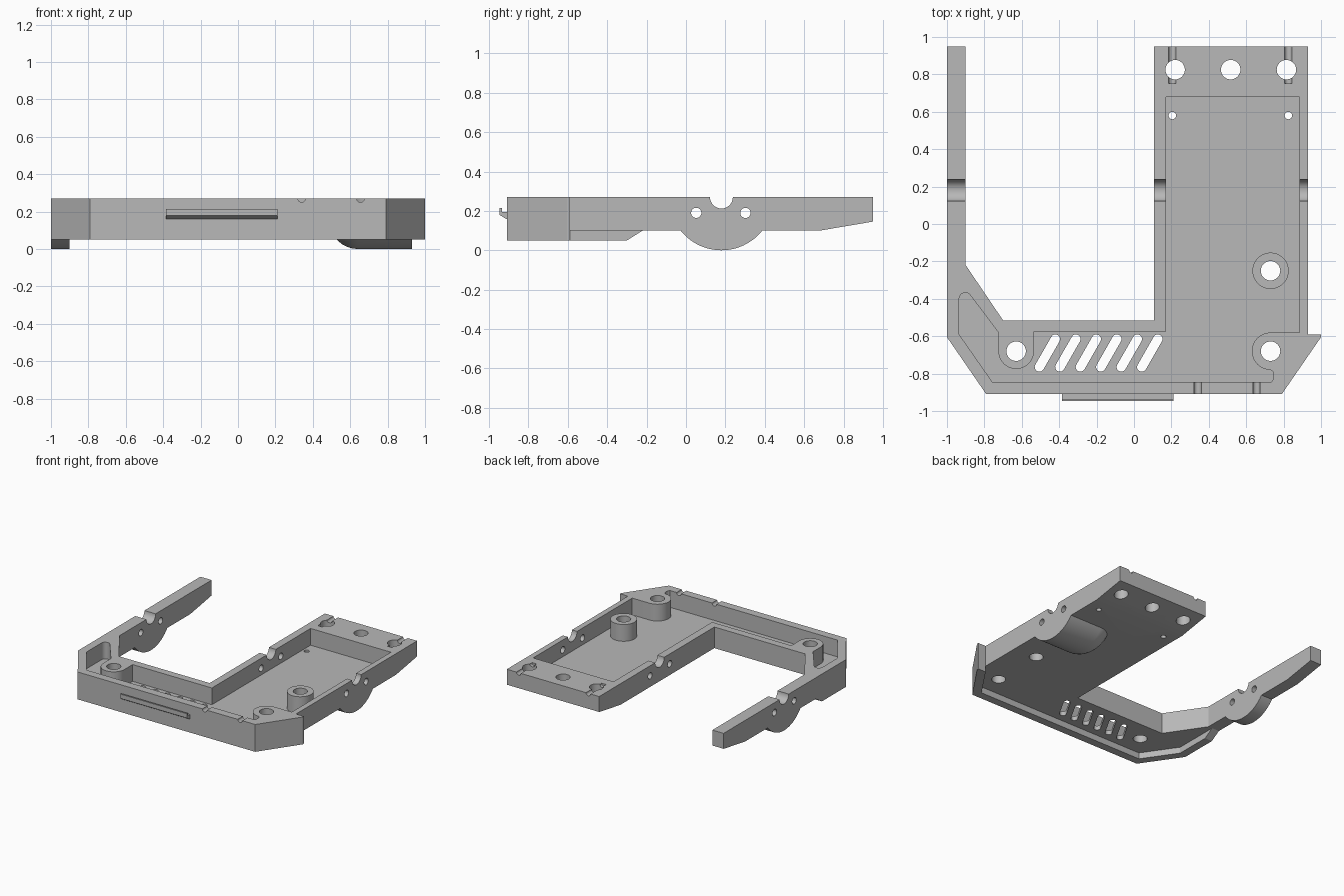
import bpy, bmesh, math
from mathutils import Matrix, Vector

cube = bpy.data.objects.get("Cube")
if cube:
    bpy.data.objects.remove(cube, do_unlink=True)

grey = bpy.data.materials.new("matte grey")
grey.use_nodes = True
COLOUR = (0.48, 0.48, 0.48, 1)
grey.diffuse_color = COLOUR
grey.node_tree.nodes["Principled BSDF"].inputs["Base Color"].default_value = COLOUR

TOP, FLOOR, UNDER, RIM = 0.27, 0.135, 0.10, 0.05


def finish(name, bm):
    bmesh.ops.recalc_face_normals(bm, faces=bm.faces)
    mesh = bpy.data.meshes.new(name)
    bm.to_mesh(mesh)
    bm.free()
    obj = bpy.data.objects.new(name, mesh)
    bpy.context.collection.objects.link(obj)
    mesh.materials.append(grey)
    return obj


def prism(name, pts, lo, hi, axis="z"):
    """Extrude an (x, y) outline along z, or a (y, z) profile along x."""
    bm = bmesh.new()
    place = (lambda p: (p[0], p[1], lo)) if axis == "z" else (lambda p: (lo, p[0], p[1]))
    face = bm.faces.new([bm.verts.new(place(p)) for p in pts])
    out = bmesh.ops.extrude_face_region(bm, geom=[face])
    move = Vector((0, 0, hi - lo)) if axis == "z" else Vector((hi - lo, 0, 0))
    bmesh.ops.translate(bm, vec=move,
                        verts=[g for g in out["geom"] if isinstance(g, bmesh.types.BMVert)])
    return finish(name, bm)


def rod(name, centre, radius, length, axis="z", segments=32):
    bm = bmesh.new()
    turn = {"x": Matrix.Rotation(math.pi / 2, 4, "Y"),
            "y": Matrix.Rotation(math.pi / 2, 4, "X"), "z": Matrix()}[axis]
    bmesh.ops.create_cone(bm, cap_ends=True, segments=segments, radius1=radius,
                          radius2=radius, depth=length,
                          matrix=Matrix.Translation(centre) @ turn)
    return finish(name, bm)


def arc(cx, cy, r, start, end, steps=16):
    angles = [math.radians(start + (end - start) * i / steps) for i in range(steps + 1)]
    return [(cx + r * math.cos(a), cy + r * math.sin(a)) for a in angles]


def combine(target, tool, operation="DIFFERENCE"):
    mod = target.modifiers.new("combine", "BOOLEAN")
    mod.operation, mod.solver, mod.object = operation, "EXACT", tool
    bpy.ops.object.select_all(action="DESELECT")
    target.select_set(True)
    bpy.context.view_layer.objects.active = target
    bpy.ops.object.modifier_apply(modifier=mod.name)
    bpy.data.objects.remove(tool, do_unlink=True)


def pivot_boss(name, x0, x1, rounding=0):
    """Lower part of a disc across x, with an optional rounded inner end."""
    bm = bmesh.new()
    bmesh.ops.create_cone(bm, cap_ends=True, segments=72, radius1=0.265, radius2=0.265,
                          depth=x1 - x0,
                          matrix=Matrix.Translation(((x0 + x1) / 2, 0.18, 0.265))
                          @ Matrix.Rotation(math.pi / 2, 4, "Y"))
    if rounding:
        edges = [e for e in bm.edges if all(abs(v.co.x - x0) < 1e-4 for v in e.verts)]
        bmesh.ops.bevel(bm, geom=edges, offset=rounding, segments=8, profile=0.5,
                        affect="EDGES")
    cut = bmesh.ops.bisect_plane(bm, geom=bm.verts[:] + bm.edges[:] + bm.faces[:],
                                 plane_co=(0, 0, 0.12), plane_no=(0, 0, 1), clear_outer=True)
    rim = [g for g in cut["geom_cut"] if isinstance(g, bmesh.types.BMEdge)]
    bmesh.ops.holes_fill(bm, edges=rim, sides=0)
    return finish(name, bm)


# Frame outline with one slim arm and one broad arm
frame = prism("frame", [(-1, 0.95), (-0.9, 0.95), (-0.9, -0.22), (-0.7, -0.515),
                        (0.108, -0.515), (0.108, 0.95), (0.93, 0.95), (0.93, -0.59),
                        (1, -0.59), (1, -0.605), (0.79, -0.91), (-0.79, -0.91),
                        (-1, -0.605)], RIM, TOP)

# Recessed underside that leaves a thin rim, then the sloped arm undersides
combine(frame, prism("underside_cutter", [(1.2, -0.59), (0.93, -0.59), (0.756, -0.845),
                                          (-0.756, -0.845), (-0.935, -0.585),
                                          (-0.935, 1.2), (1.2, 1.2)], -0.1, UNDER))
combine(frame, prism("slope_cutter", [(-0.34, 0.025), (-0.22, UNDER), (0.68, UNDER),
                                      (1.2, 0.188), (1.2, -0.1), (-0.34, -0.1)],
                     -1.2, 1.2, "x"))

# Open tray, shaped around the two screw posts
tray = [(0.17, 0.68), (0.885, 0.68), (0.885, -0.58)]
tray += arc(0.73, -0.68, 0.1, 90, 270)
tray += [(0.742, -0.788), (0.745, -0.805), (0.745, -0.83), (0.735, -0.845)]
tray += [(-0.757, -0.845), (-0.935, -0.59)]
tray += arc(-0.902, -0.4, 0.033, 180, 35, 8)
tray += [(-0.725, -0.58)] + arc(-0.63, -0.68, 0.095, 180, 360)
tray += [(-0.535, -0.575), (0.17, -0.575)]
combine(frame, prism("tray_cutter", tray, FLOOR, 0.5))

# Free standing post and the rounded pivot bosses underneath
combine(frame, rod("post", (0.73, -0.25, 0.195), 0.097, 0.15, segments=48), "UNION")
combine(frame, pivot_boss("broad_boss", 0.49, 0.93, 0.15), "UNION")
combine(frame, pivot_boss("slim_boss", -1, -0.9), "UNION")

# Vertical holes: posts, back row, small pilot holes
for x, y, r in [(0.73, -0.25, 0.052), (0.73, -0.68, 0.052), (-0.63, -0.68, 0.052),
                (0.22, 0.825, 0.052), (0.517, 0.825, 0.052), (0.815, 0.825, 0.052),
                (0.205, 0.58, 0.02), (0.825, 0.58, 0.02)]:
    combine(frame, rod("hole_cutter", (x, y, 0.2), r, 1))

# Slanted vent slots
for i in range(6):
    x, y = -0.463 + i * 0.1095, -0.69
    slot = arc(x + 0.043, y + 0.075, 0.025, 150, -30, 8)
    slot += arc(x - 0.043, y - 0.075, 0.025, -30, -210, 8)
    combine(frame, prism("vent_cutter", slot, -0.2, 0.5))

# Shaft notch and pin holes across both arms
combine(frame, rod("notch_cutter", (0, 0.18, TOP), 0.058, 3, "x"))
for y in (0.052, 0.302):
    combine(frame, rod("pin_cutter", (0, y, 0.19), 0.026, 3, "x"))

# Cable grooves in the back block and the front wall
for x in (0.205, 0.825):
    combine(frame, rod("back_groove_cutter", (x, 0.9, TOP), 0.02, 0.3, "y", 24))
for x in (0.34, 0.655):
    combine(frame, rod("front_groove_cutter", (x, -0.9, TOP), 0.02, 0.16, "y", 24))

# Hooked catch on the front wall
catch = prism("front_catch", [(-0.905, 0.16), (-0.915, 0.16), (-0.947, 0.18),
                              (-0.947, 0.215), (-0.935, 0.215), (-0.935, 0.195),
                              (-0.905, 0.195)], -0.385, 0.21, "x")

# Single material and smooth curves with sharp edges
for obj in (frame, catch):
    obj.data.materials.clear()
    obj.data.materials.append(grey)
    for poly in obj.data.polygons:
        poly.material_index = 0
    bpy.ops.object.select_all(action="DESELECT")
    obj.select_set(True)
    bpy.context.view_layer.objects.active = obj
    bpy.ops.object.shade_smooth_by_angle(angle=math.radians(25))
